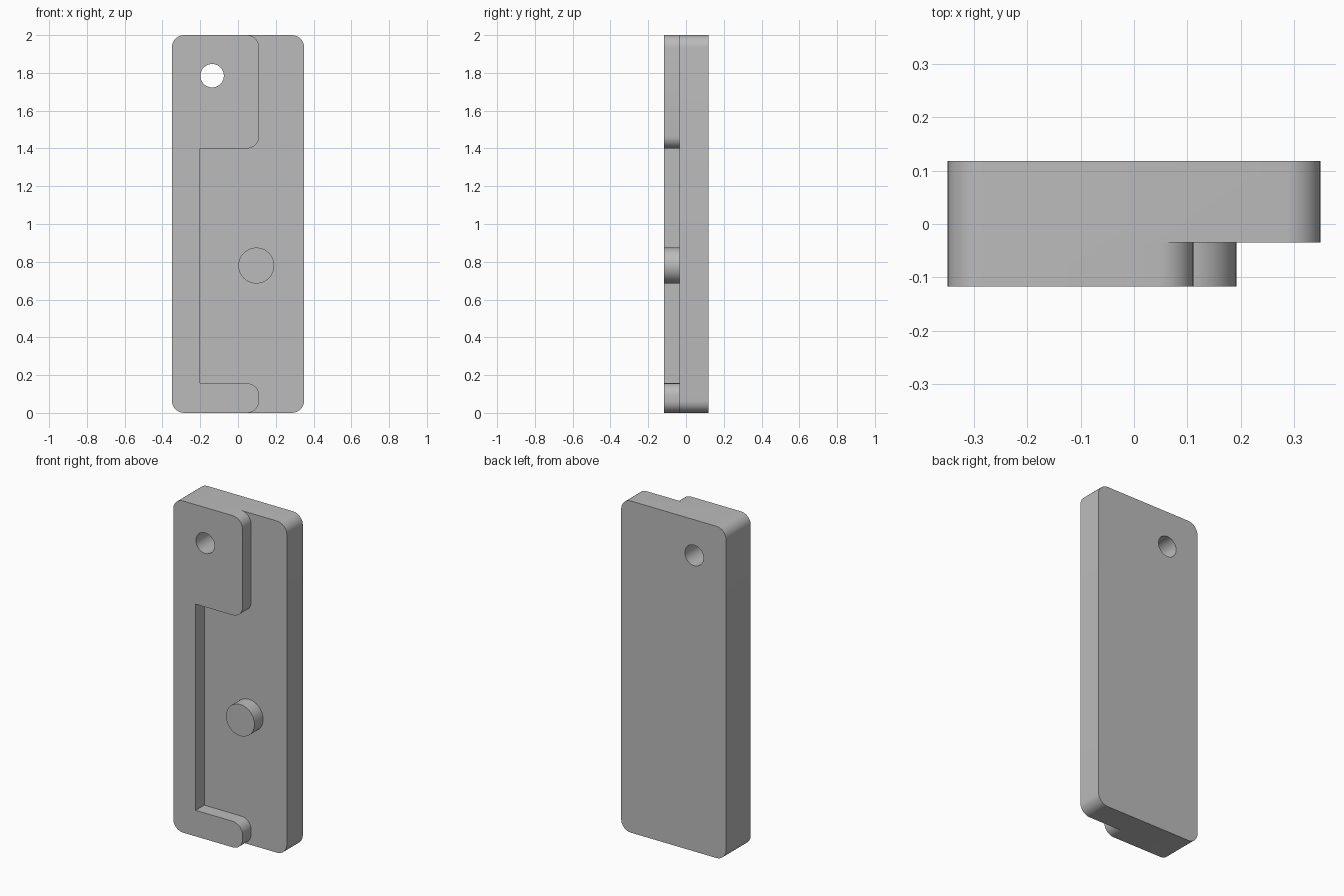
import bpy, bmesh
from math import sin, cos, pi, radians
from mathutils import Vector

cube = bpy.data.objects.get("Cube")
if cube:
    bpy.data.objects.remove(cube, do_unlink=True)

BACK, FLOOR, FRONT = 0.118, -0.035, -0.117
HALF, TALL, R = 0.35, 2.0, 0.065

grey = bpy.data.materials.new("plain grey")
grey.use_nodes = True
color = (0.5, 0.5, 0.5, 1)
grey.diffuse_color = color
grey.node_tree.nodes["Principled BSDF"].inputs["Base Color"].default_value = color


def outline(corners, steps=8):
    """Round each (x, z, radius) corner; radius 0 stays sharp."""
    pts = []
    for i, (x, z, r) in enumerate(corners):
        p = Vector((x, z))
        if r == 0:
            pts.append(p)
            continue
        a = (Vector(corners[i - 1][:2]) - p).normalized()
        b = (Vector(corners[(i + 1) % len(corners)][:2]) - p).normalized()
        center = p + (a + b) * r
        for k in range(steps + 1):
            t = k / steps * pi / 2
            pts.append(center - b * r * cos(t) - a * r * sin(t))
    return pts


def circle(x, z, r, n=48):
    return [Vector((x + r * cos(2 * pi * k / n), z + r * sin(2 * pi * k / n))) for k in range(n)]


def prism(name, pts, y0, y1):
    """Extrude an x-z outline from y0 to y1."""
    bm = bmesh.new()
    face = bm.faces.new([bm.verts.new((p.x, y0, p.y)) for p in pts])
    ext = bmesh.ops.extrude_face_region(bm, geom=[face])
    moved = [v for v in ext["geom"] if isinstance(v, bmesh.types.BMVert)]
    bmesh.ops.translate(bm, verts=moved, vec=(0, y1 - y0, 0))
    bmesh.ops.recalc_face_normals(bm, faces=bm.faces)
    mesh = bpy.data.meshes.new(name)
    bm.to_mesh(mesh)
    bm.free()
    mesh.materials.append(grey)
    obj = bpy.data.objects.new(name, mesh)
    bpy.context.collection.objects.link(obj)
    return obj


def activate(obj):
    bpy.ops.object.select_all(action="DESELECT")
    obj.select_set(True)
    bpy.context.view_layer.objects.active = obj


def cut(obj, cutter):
    cutter.hide_render = True
    mod = obj.modifiers.new("cut", "BOOLEAN")
    mod.operation, mod.solver, mod.object = "DIFFERENCE", "EXACT", cutter
    activate(obj)
    bpy.ops.object.modifier_apply(modifier=mod.name)
    bpy.data.objects.remove(cutter, do_unlink=True)


# Rounded full-depth plate
body = prism("plate_body", outline([(-HALF, 0, R), (HALF, 0, R), (HALF, TALL, R), (-HALF, TALL, R)]),
             FRONT, BACK)

# Front recess that leaves a raised tab at the top and a lip at the bottom
edge, inner = 0.112, -0.2
recess = outline([
    (edge, TALL, R), (edge, 1.4, R), (inner, 1.4, 0), (inner, 0.157, 0),
    (edge, 0.157, R), (edge, 0, R), (edge - R, 0, 0), (edge - R, -0.2, 0),
    (0.6, -0.2, 0), (0.6, 2.2, 0), (edge - R, 2.2, 0), (edge - R, TALL, 0)])
# drop repeated points where the arcs meet the straight runs
recess = [p for i, p in enumerate(recess) if (p - recess[i - 1]).length > 1e-5]
cut(body, prism("recess_cutter", recess, FRONT - 0.1, FLOOR))

# Through hole in the tab
cut(body, prism("hole_cutter", circle(-0.137, 1.785, 0.062), FRONT - 0.1, BACK + 0.1))

# Round pin standing on the recess floor
pin = prism("round_pin", circle(0.097, 0.78, 0.095), FRONT, FLOOR + 0.01)

for obj in (body, pin):
    activate(obj)
    bpy.ops.object.shade_smooth_by_angle(angle=radians(30))
